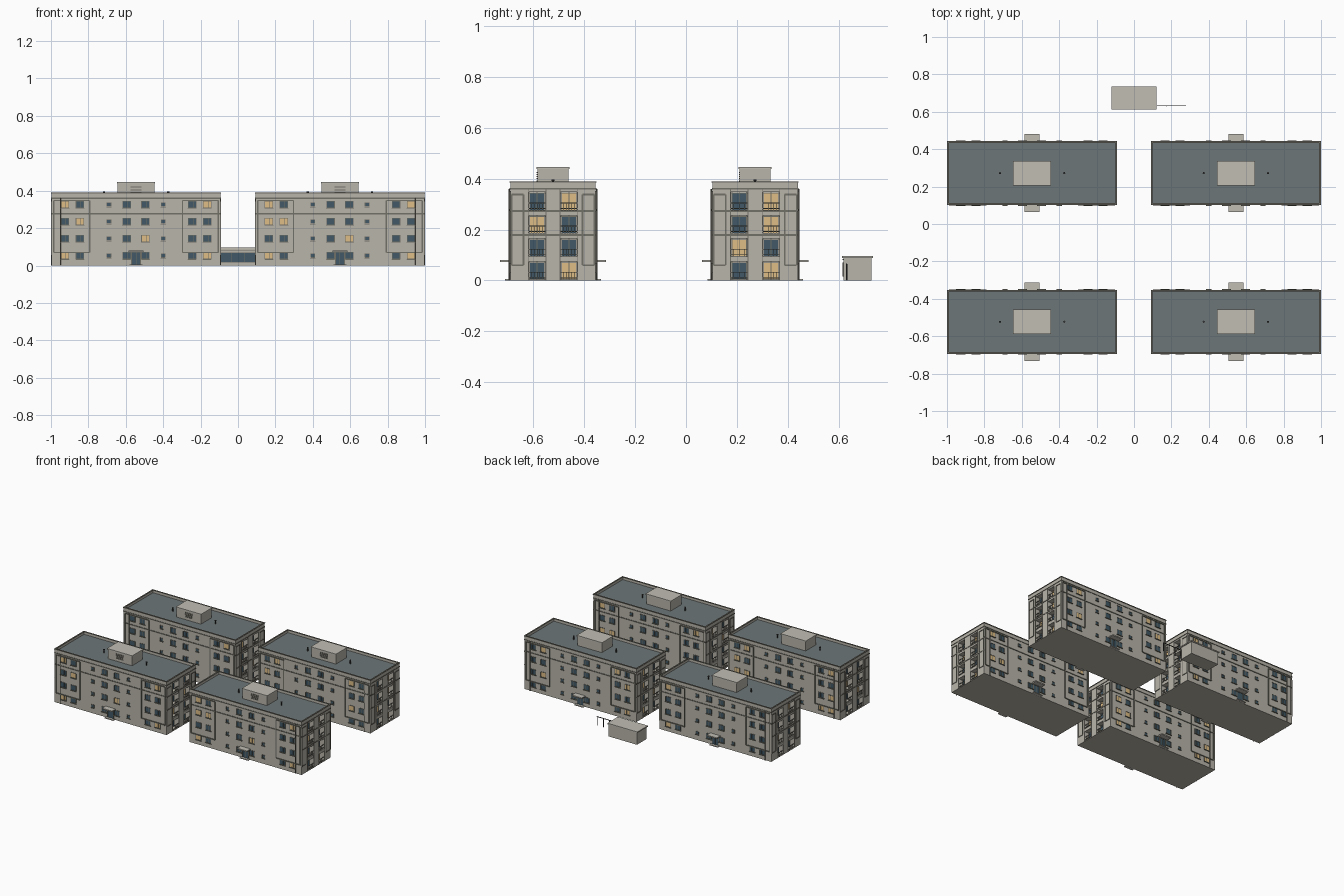
import bpy, bmesh, math, random
from mathutils import Matrix, Vector

if "Cube" in bpy.data.objects:
    bpy.data.objects.remove(bpy.data.objects["Cube"])

random.seed(4)

COLORS = {
    "concrete": (0.48, 0.46, 0.40, 1), "light": (0.53, 0.51, 0.45, 1),
    "trim": (0.17, 0.165, 0.135, 1), "roof": (0.155, 0.18, 0.185, 1),
    "glass": (0.053, 0.098, 0.133, 1), "lit": (0.73, 0.51, 0.24, 1),
    "metal": (0.05, 0.05, 0.05, 1),
}
MATS = {}
for key, col in COLORS.items():
    MATS[key] = bpy.data.materials.new(key)
    MATS[key].diffuse_color = col


class Kit:
    """Collects boxes and tubes into named parts around one origin."""
    def __init__(self, prefix, cx, cy):
        self.prefix, self.origin, self.parts = prefix, (cx, cy, 0), {}

    def mesh(self, part, mat):
        return self.parts.setdefault(part, (bmesh.new(), mat))[0]

    def box(self, part, mat, x, y, z):
        lo, hi = zip(*[(min(r), max(r)) for r in (x, y, z)])
        lo, hi = Vector(lo), Vector(hi)
        m = Matrix.Translation((lo + hi) / 2) @ Matrix.Diagonal((*(hi - lo), 1))
        bmesh.ops.create_cube(self.mesh(part, mat), size=1, matrix=m)

    def tube(self, part, mat, x, y, z, r):
        bmesh.ops.create_cone(self.mesh(part, mat), cap_ends=True, segments=8, radius1=r, radius2=r,
                              depth=z[1] - z[0], matrix=Matrix.Translation((x, y, sum(z) / 2)))

    def ring(self, part, mat, hx, hy, t, z):
        for s in (-1, 1):
            self.box(part, mat, (-hx, hx), (s * hy, s * (hy - t)), z)
            self.box(part, mat, (s * hx, s * (hx - t)), (-hy + t, hy - t), z)

    def finish(self):
        for part, (bm, mat) in self.parts.items():
            me = bpy.data.meshes.new(part)
            bm.to_mesh(me)
            bm.free()
            me.materials.append(MATS[mat])
            ob = bpy.data.objects.new(f"{self.prefix}_{part}", me)
            ob.location = self.origin
            bpy.context.collection.objects.link(ob)


HX, HY, STOREY, DEEP = 0.452, 0.168, 0.091, 0.035
COLS = [(-.38, .042), (-.30, .042), (-.145, .022), (-.05, .042),
        (.05, .042), (.145, .022), (.30, .042), (.38, .042)]
BAYS = [(-.095, -.03), (.03, .095)]


def frame(k, part, u, z, t, place):
    """Rectangular border; place(u_range, z_range, part) puts one bar on a face."""
    for a in u:
        place((a - t / 2, a + t / 2), z, part)
    for b in z:
        place((u[0], u[1]), (b - t / 2, b + t / 2), part)


def long_facade(k, s, lit, outer):
    def on(u, z, part, mat="trim", d=.005):
        k.box(part, mat, u, (s * (HY - .004), s * (HY + d)), z)
    # windows
    for c, (x, w) in enumerate(COLS):
        h = .036 if w > .03 else .02
        for r in range(4):
            zc = .053 + r * STOREY
            u, z = (x - w / 2, x + w / 2), (zc - h / 2, zc + h / 2)
            bright = (c, r) in lit
            on(u, z, "lit_windows" if bright else "windows", "lit" if bright else "glass", .001)
            frame(k, "window_frames", u, z, .003, lambda a, b, p: on(a, b, p, d=.003))
            if w > .03:
                on((x + .004, x + .006), z, "window_frames", d=.003)
            on((u[0] - .003, u[1] + .003), (z[0] - .005, z[0] - .002), "window_sills", d=.007)
    # raised border around the end window groups, and storey band
    for e in (-1, 1):
        u = sorted((e * .248, e * .44))
        frame(k, "facade_borders", u, (.07, .348), .007, on)
    on((-HX, HX), (.274, .281), "facade_bands", d=.003)
    # entrance
    on((-.024, .024), (0, .072), "doors", "glass", .001)
    frame(k, "door_frames", (-.024, .024), (.002, .072), .004, lambda a, b, p: on(a, b, p, d=.003))
    on((-.001, .001), (0, .072), "door_frames", d=.003)
    on((-.04, .04), (.073, .081), "entrance_canopy", "light", .041)
    on((-.035, .035), (0, .006), "entrance_step", "light", .02)
    # downpipe
    k.tube("downpipes", "trim", outer * .405, s * (HY + .004), (0, .36), .003)


def end_facade(k, s, lit):
    def on(u, z, part, mat="trim", d=.003, back=.004):
        k.box(part, mat, (s * (HX - back), s * (HX + d)), u, z)
    # piers between the recessed balconies
    for u in ((-HY, -.095), (-.03, .03), (.095, HY)):
        on(u, (0, .37), "end_piers", "concrete", 0, DEEP)
    for b, u in enumerate(BAYS):
        mid = sum(u) / 2
        on(u, (.347, .37), "balcony_slabs", "concrete", 0, DEEP)
        for r in range(4):
            z0 = .004 + r * STOREY
            z = (z0, z0 + .07)
            on(u, (z0 - (.021 if r else .004), z0), "balcony_slabs", "concrete", 0, DEEP)
            # glazing at the back of the recess
            bright = (b, r) in lit
            on((u[0] + .003, u[1] - .003), (z0 + .001, z0 + .066), "lit_balcony_doors" if bright else "balcony_doors",
               "lit" if bright else "glass", -DEEP + .002, DEEP + .002)
            for y in (u[0] + .004, mid, u[1] - .004):
                on((y - .0015, y + .0015), z, "balcony_frames", "trim", -DEEP + .004, DEEP)
            on(u, (z0 + .064, z0 + .067), "balcony_frames", "trim", -DEEP + .004, DEEP)
            # railing
            for h in (.006, .028):
                on(u, (z0 + h - .0015, z0 + h + .0015), "balcony_rails", "trim", -.001)
            for i in range(1, 6):
                y = u[0] + (u[1] - u[0]) * i / 6
                on((y - .0007, y + .0007), (z0, z0 + .028), "balcony_rails", "trim", -.002)
        # slim edges beside the balcony stack
        for y in (u[0] - .002, u[1] + .002):
            on((y - .0015, y + .0015), (0, .36), "balcony_edges", d=.002)
    for e in (-1, 1):
        frame(k, "end_borders", sorted((e * .116, e * .163)), (.06, .338), .006, on)
    for z in (.178, .273):
        on((-HY, HY), (z - .004, z + .004), "end_bands", d=.002)


def building(prefix, cx, cy, lit_front, lit_ends):
    k = Kit(prefix, cx, cy)
    # core, parapet and roof
    k.box("walls", "concrete", (-HX + DEEP, HX - DEEP), (-HY, HY), (0, .362))
    k.box("roof_deck", "roof", (-HX + .003, HX - .003), (-HY + .003, HY - .003), (.36, .371))
    k.ring("parapet", "concrete", HX, HY, .007, (.362, .387))
    k.ring("parapet_cap", "trim", .455, .171, .010, (.385, .39))
    k.ring("cornice", "trim", .4545, .1705, .004, (.357, .363))
    # rooftop stair hut with a vent grille, and vent pipes
    k.box("roof_hut", "concrete", (-.098, .098), (-.061, .061), (.37, .44))
    k.box("roof_hut_cap", "light", (-.102, .102), (-.065, .065), (.438, .446))
    for i in range(5):
        z = .39 + i * .008
        k.box("vent_grille", "trim", (-.03, .03), (-.064, -.06), (z, z + .004))
    for s in (-1, 1):
        k.tube("vent_pipes", "metal", s * .172, 0, (.37, .393), .004)
        k.tube("vent_caps", "metal", s * .172, 0, (.391, .397), .006)
    outer = 1 if cx > 0 else -1
    guess = {(c, r) for c in (0, 1, 6, 7) for r in range(4) if random.random() < .3}
    long_facade(k, -1, lit_front or guess, outer)
    long_facade(k, 1, guess, outer)
    for s in (-1, 1):
        end_facade(k, s, lit_ends)
    k.finish()


building("front_left", -.545, -.523, {(0, 3), (7, 3), (1, 2), (4, 1), (0, 0), (7, 0)}, {(0, 1), (1, 2)})
building("front_right", .545, -.523, {(0, 3), (7, 3), (0, 2), (1, 2), (4, 1), (0, 0), (7, 0)},
         {(0, 2), (1, 3), (1, 0)})
building("back_left", -.545, .272, None, {(0, 3), (1, 1)})
building("back_right", .545, .272, None, {(1, 3), (1, 2), (1, 0), (0, 1)})

# small service kiosk behind the blocks
k = Kit("kiosk", 0, .674)
k.box("walls", "concrete", (-.115, .115), (-.055, .056), (0, .09))
k.box("roof", "light", (-.121, .121), (-.061, .061), (.089, .097))
k.box("shopfront", "glass", (-.1, .1), (-.057, -.05), (.02, .066))
for x in (-.1, -.034, .034, .1):
    k.box("shopfront_bars", "trim", (x - .002, x + .002), (-.059, -.05), (.018, .068))
for z in (.018, .068, .082):
    k.box("shopfront_bars", "trim", (-.102, .102), (-.059, -.05), (z - .002, z + .002))
k.finish()

# row of exercise bars beside the kiosk
k = Kit("bars", .2, .632)
for x in (-.075, -.025, .025, .075):
    k.tube("posts", "metal", x, 0, (0, .065), .0025)
k.box("top_rail", "metal", (-.078, .078), (-.002, .002), (.062, .066))
k.finish()

for m in bpy.data.materials:
    if m.users and not m.is_grease_pencil:
        m.use_nodes = True
        m.node_tree.nodes["Principled BSDF"].inputs["Base Color"].default_value = m.diffuse_color
